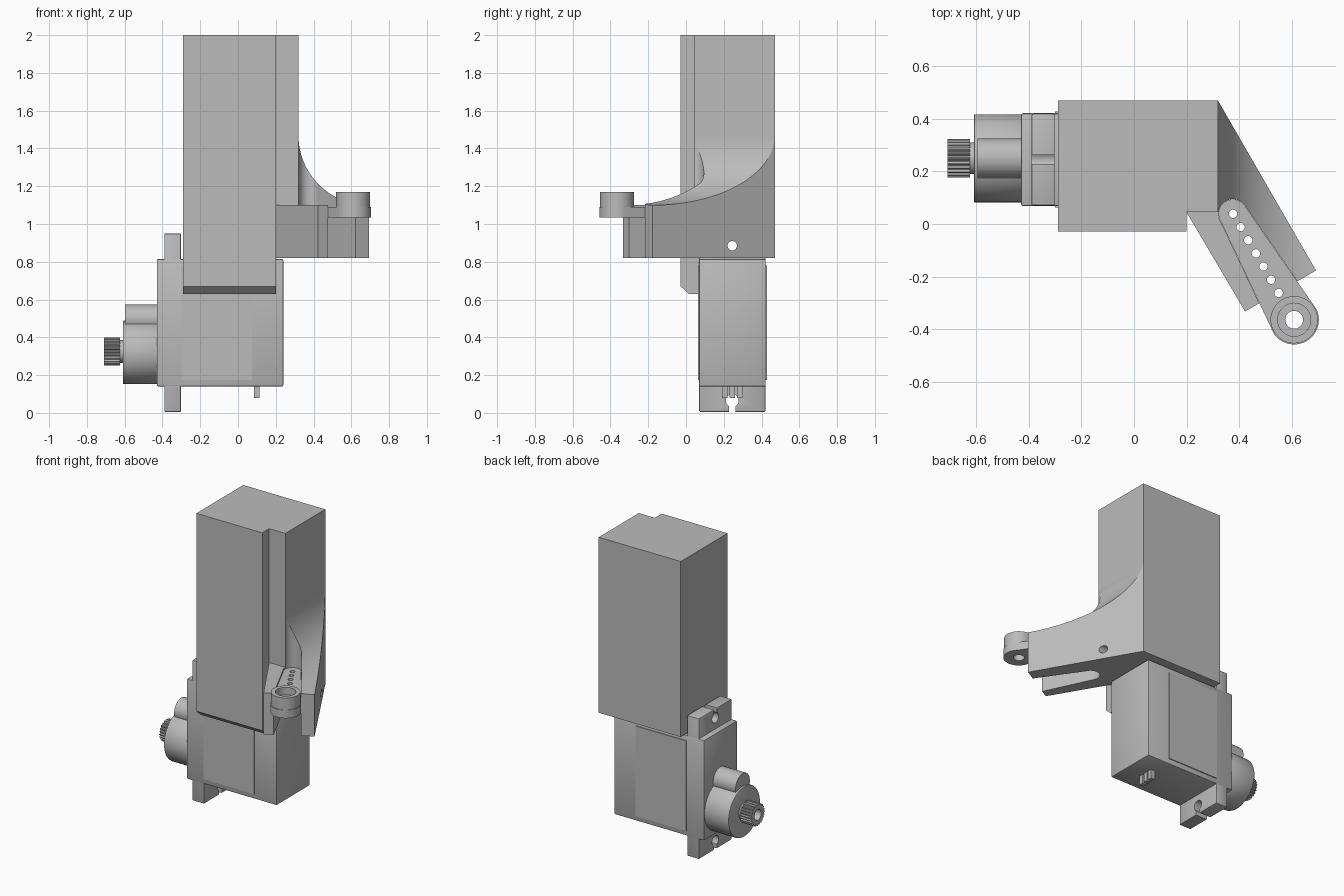
import bpy, bmesh, math
from mathutils import Vector

if "Cube" in bpy.data.objects:
    bpy.data.objects.remove(bpy.data.objects["Cube"])

grey = bpy.data.materials.new("plain_grey")
grey.use_nodes = True
grey.diffuse_color = (0.5, 0.5, 0.5, 1)
grey.node_tree.nodes["Principled BSDF"].inputs["Base Color"].default_value = (0.5, 0.5, 0.5, 1)


def prism(name, points, axis, lo, hi):
    """Extrude a 2D outline along an axis (x: y,z  y: x,z  z: x,y)."""
    place = {"x": lambda a, b, t: (t, a, b),
             "y": lambda a, b, t: (a, t, b),
             "z": lambda a, b, t: (a, b, t)}[axis]
    bm = bmesh.new()
    face = bm.faces.new([bm.verts.new(place(a, b, lo)) for a, b in points])
    out = bmesh.ops.extrude_face_region(bm, geom=[face])
    shift = Vector(place(0, 0, hi - lo))
    bmesh.ops.translate(bm, verts=[g for g in out["geom"] if isinstance(g, bmesh.types.BMVert)], vec=shift)
    bmesh.ops.recalc_face_normals(bm, faces=bm.faces)
    mesh = bpy.data.meshes.new(name)
    bm.to_mesh(mesh)
    bm.free()
    ob = bpy.data.objects.new(name, mesh)
    bpy.context.collection.objects.link(ob)
    mesh.materials.append(grey)
    return ob


def box(name, x, y, z):
    return prism(name, [(x[0], y[0]), (x[1], y[0]), (x[1], y[1]), (x[0], y[1])], "z", *z)


def arc(cx, cy, r, start=0, end=360, n=48):
    full = abs(end - start) == 360
    steps = n if full else n + 1
    angles = [math.radians(start + (end - start) * i / n) for i in range(steps)]
    return [(cx + r * math.cos(a), cy + r * math.sin(a)) for a in angles]


def rod(name, axis, c, r, lo, hi, n=48):
    return prism(name, arc(*c, r, n=n), axis, lo, hi)


def apply(ob, mod):
    bpy.context.view_layer.objects.active = ob
    bpy.ops.object.modifier_apply(modifier=mod.name)


def combine(ob, other, operation="DIFFERENCE"):
    mod = ob.modifiers.new("combine", "BOOLEAN")
    mod.operation, mod.solver, mod.object = operation, "EXACT", other
    apply(ob, mod)
    bpy.data.objects.remove(other)


def bevel(ob, width):
    mod = ob.modifiers.new("bevel", "BEVEL")
    mod.width, mod.segments = width, 2
    apply(ob, mod)


# Arm frame: d runs along the arm, n across it
def arm(d, n):
    return (0.5 * d + 0.866 * n, -0.866 * d + 0.5 * n)


HORN_N, TIP_D, HUB_D = 0.346, 0.155, 0.621
TOP, BOTTOM = 1.10, 0.82
hub = arm(HUB_D, HORN_N)


def horn_outline(grow):
    tip = arm(TIP_D, HORN_N)
    r1, r2 = 0.055 + grow, 0.094 + grow
    lean = math.degrees(math.asin((r2 - r1) / (HUB_D - TIP_D)))
    return (arc(*tip, r1, 30 - lean + 0, 210 + lean, 24)
            + arc(*hub, r2, 210 + lean, 390 - lean, 24))


# Upright block with notched corner and front skirt
block = prism("upright_block", [(-0.29, -0.028), (0.2, -0.028), (0.2, 0.045),
                                (0.32, 0.045), (0.32, 0.47), (-0.29, 0.47)], "z", BOTTOM, 2)
skirt = prism("skirt", [(-0.028, 0.67), (0.015, 0.63), (0.065, 0.63),
                        (0.065, 0.9), (-0.028, 0.9)], "x", -0.29, 0.2)
combine(block, skirt, "UNION")

# Angled fork with a curved web rising to the block
web = prism("fork", [(0.32, 0.47), arm(0.5, 0.512), arm(0.5, 0.2), (0.2, 0.045), (0.2, 0.3)],
            "z", BOTTOM, 1.47)
curve = prism("curve_cutter", arc(0.69, 1.47, 0.37, 180, 270, 32)
              + [(1, TOP), (1, 1.6), (0.32, 1.6)], "y", -0.8, 0.8)
combine(web, curve)
combine(web, prism("prong_cutter", [(0, 0.045), (0.374, 0.045), arm(0.8, HORN_N), (0, -0.7)],
                   "z", TOP, 1.7))
combine(block, web, "UNION")
combine(block, prism("slot_cutter", horn_outline(0.001), "z", 0.5, 1.7))
combine(block, rod("screw_cutter", "x", (0.245, 0.885), 0.025, -0.6, 0.8, 24))

# Horn lever with its row of holes
horn = prism("horn_lever", horn_outline(0), "z", 1.035, 1.09)
combine(horn, rod("hub_top", "z", hub, 0.09, 1.06, 1.17), "UNION")
combine(horn, rod("recess_cutter", "z", hub, 0.063, 1.12, 1.3))
combine(horn, rod("bore_cutter", "z", hub, 0.034, 0.9, 1.3, 32))
for i in range(7):
    combine(horn, rod("hole_cutter", "z", arm(TIP_D + 0.058 * i, HORN_N), 0.016, 0.9, 1.3, 20))

# Motor case with thin side panels
MID, AXLE = 0.245, 0.325
case = box("motor_case", (-0.43, 0.24), (0.068, 0.422), (0.14, 0.815))
bevel(case, 0.008)
for side, y in (("front", (0.063, 0.07)), ("back", (0.42, 0.428))):
    box(side + "_panel", (-0.3, 0.075), y, (0.175, 0.78))

# Mounting flange with a keyhole at each end
flange = box("mounting_flange", (-0.39, -0.302), (0.07, 0.42), (0.005, 0.95))
bevel(flange, 0.006)
for hole_z, slot in ((0.065, (-0.1, 0.06)), (0.89, (0.895, 1.1))):
    combine(flange, rod("keyhole_cutter", "x", (MID, hole_z), 0.034, -0.6, -0.2, 24))
    combine(flange, box("slot_cutter", (-0.6, -0.2), (MID - 0.017, MID + 0.017), slot))

# Gear housing, round side bump and toothed output shaft
housing = rod("gear_housing", "x", (MID + 0.005, AXLE - 0.005), 0.168, -0.61, -0.42)
bevel(housing, 0.005)
rod("housing_bump", "x", (MID + 0.005, 0.497), 0.076, -0.597, -0.42)
rod("shaft_neck", "x", (MID + 0.005, AXLE), 0.06, -0.64, -0.6)
teeth = 24
profile = []
for i in range(teeth * 4):
    r = 0.073 if i % 4 < 2 else 0.065
    a = math.tau * i / (teeth * 4)
    profile.append((MID + 0.005 + r * math.cos(a), AXLE + r * math.sin(a)))
shaft = prism("toothed_shaft", profile, "x", -0.71, -0.625)
combine(shaft, rod("shaft_bore", "x", (MID + 0.005, AXLE), 0.036, -0.9, -0.64, 24))

# Connector pins under the case
for i, y in enumerate((0.205, 0.245, 0.285)):
    box("pin_%d" % (i + 1), (0.085, 0.115), (y - 0.014, y + 0.014), (0.08, 0.15))

# Smooth the round surfaces, keep edges sharp
bpy.ops.object.select_all(action="DESELECT")
for ob in bpy.context.collection.objects:
    if ob.type == "MESH":
        ob.select_set(True)
        bpy.context.view_layer.objects.active = ob
bpy.ops.object.shade_smooth_by_angle(angle=math.radians(25))
